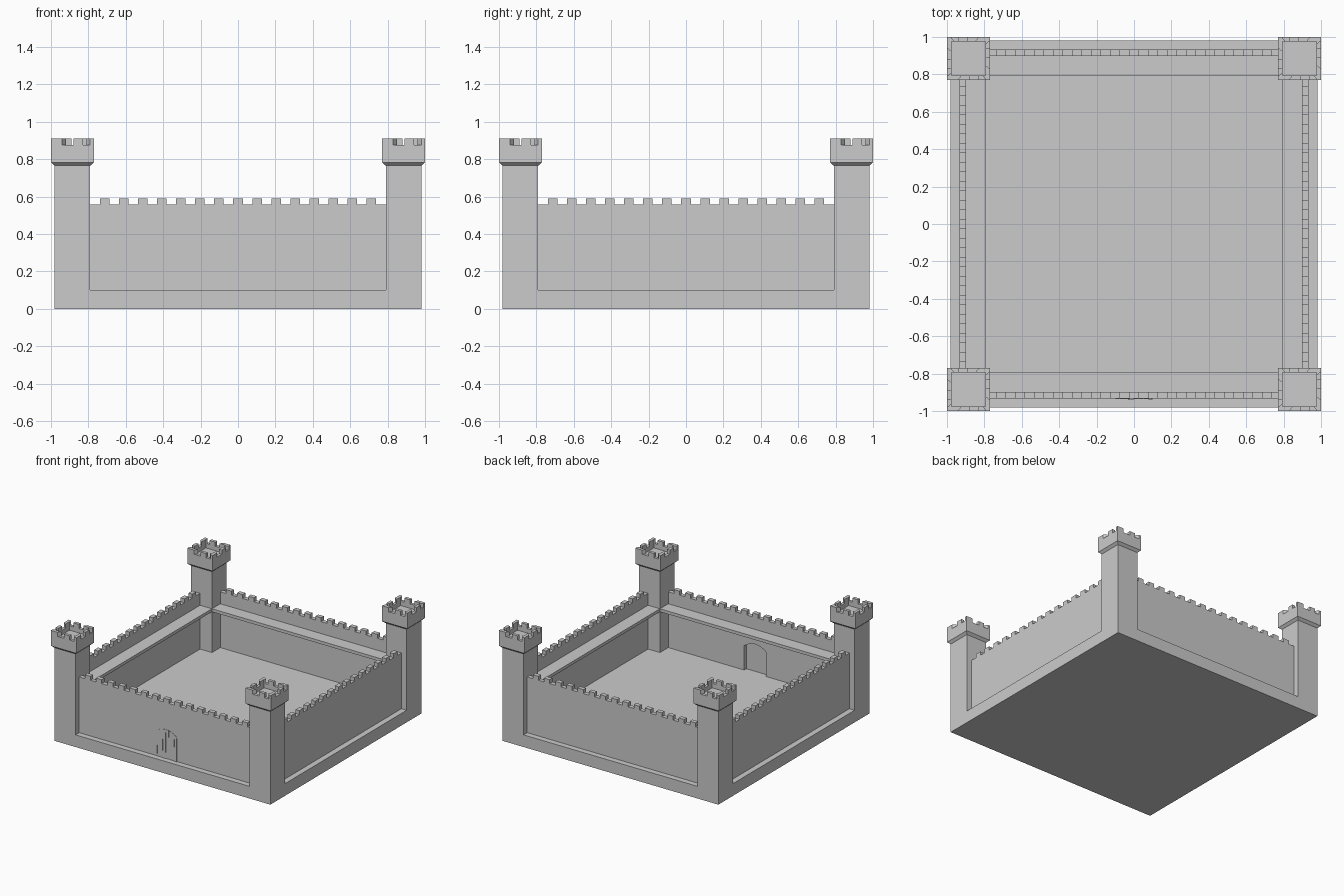
import bpy, bmesh, math, random
from mathutils import Matrix, Vector

if "Cube" in bpy.data.objects:
    bpy.data.objects.remove(bpy.data.objects["Cube"])

random.seed(4)


def new_object(name, bm, matrix=Matrix()):
    bmesh.ops.recalc_face_normals(bm, faces=bm.faces[:])
    bm.transform(matrix)
    mesh = bpy.data.meshes.new(name)
    bm.to_mesh(mesh)
    bm.free()
    obj = bpy.data.objects.new(name, mesh)
    bpy.context.collection.objects.link(obj)
    return obj


def add_prism(bm, points, offset):
    """Closed polygon swept along an offset vector."""
    a = [bm.verts.new(p) for p in points]
    b = [bm.verts.new(Vector(p) + Vector(offset)) for p in points]
    bm.faces.new(a)
    bm.faces.new(b[::-1])
    for i in range(len(a)):
        j = (i + 1) % len(a)
        bm.faces.new((a[j], a[i], b[i], b[j]))


def add_box(bm, x0, x1, y0, y1, z0, z1):
    add_prism(bm, [(x0, y0, z0), (x1, y0, z0), (x1, y1, z0), (x0, y1, z0)], (0, 0, z1 - z0))


# Key dimensions
OUT, INN, MID = 0.98, 0.79, 0.885
FLOOR, WALL_TOP, MERLON_TOP = 0.10, 0.558, 0.59
FACE, BACK = 0.933, 0.898
GATE_W, SPRING, APEX = 0.10, 0.30, 0.338

# Base slab
bm = bmesh.new()
add_box(bm, -OUT, OUT, -OUT, OUT, 0, FLOOR)
new_object("base", bm)


# Curtain walls with crenellated top; the front one has an arched opening
def arch_height(x):
    return SPRING + (APEX - SPRING) * (1 - (x / GATE_W) ** 2)


def wall_profile(gate):
    pts = [(-INN, FLOOR)]
    if gate:
        pts.append((-GATE_W, FLOOR))
        pts += [(x, arch_height(x)) for x in [GATE_W * (i / 4 - 1) for i in range(9)]]
        pts.append((GATE_W, FLOOR))
    pts.append((INN, FLOOR))
    cells = 31
    step = 2 * INN / cells
    for i in range(cells):
        z = MERLON_TOP if i % 2 else WALL_TOP
        pts += [(INN - i * step, z), (INN - (i + 1) * step, z)]
    return pts


for i, side in enumerate(("front", "right", "back", "left")):
    rot = Matrix.Rotation(i * math.pi / 2, 4, 'Z')
    bm = bmesh.new()
    add_prism(bm, [(x, -FACE, z) for x, z in wall_profile(i == 0)], (0, FACE - BACK, 0))
    new_object(side + "_wall", bm, rot)
    # Thin walkway slab behind the parapet
    bm = bmesh.new()
    add_box(bm, -INN, INN, -BACK, -INN, 0.435, 0.46)
    new_object(side + "_walkway", bm, rot)

# Gate: backing panel and uneven planks
bm = bmesh.new()
arch = [GATE_W * (1 - i / 4) for i in range(9)]
add_prism(bm, [(-GATE_W, -FACE, FLOOR), (GATE_W, -FACE, FLOOR)]
          + [(x, -FACE, arch_height(x)) for x in arch], (0, 0.007, 0))
new_object("gate_panel", bm)

bm = bmesh.new()
edges = [-0.1, -0.079, -0.053, -0.028, 0.0, 0.025, 0.051, 0.077, 0.1]
for a, b in zip(edges, edges[1:]):
    lean = random.uniform(-0.003, 0.003)
    y = -FACE - random.uniform(0.001, 0.006)
    a, b = a + 0.002, b - 0.002
    add_prism(bm, [(a - lean, y, FLOOR), (b - lean, y, FLOOR),
                   (b + lean, y, arch_height(b)), (a + lean, y, arch_height(a))],
              (0, -FACE + 0.002 - y, 0))
new_object("gate_planks", bm)


# Corner towers: shaft, flared head and sunken roof lofted from square rings
RIM, TOP, H_OUT, H_IN = 0.876, 0.91, 0.115, 0.09
SQUARE = [(-1, -1), (1, -1), (1, 1), (-1, 1)]


def build_tower(name, cx, cy):
    bm = bmesh.new()
    rings = [[bm.verts.new((h * x, h * y, z)) for x, y in SQUARE] for h, z in (
        (0.095, 0), (0.095, 0.765), (H_OUT, 0.783), (H_OUT, RIM), (H_IN, RIM), (H_IN, 0.84))]
    for lo, hi in zip(rings, rings[1:]):
        for k in range(4):
            n = (k + 1) % 4
            bm.faces.new((lo[k], lo[n], hi[n], hi[k]))
    bm.faces.new(rings[0][::-1])
    bm.faces.new(rings[-1])
    place = Matrix.Translation((cx, cy, 0))
    new_object(name, bm, place)

    # Merlons: one straight and one corner block per side, turned around the tower
    bm = bmesh.new()
    o, i = H_OUT, H_IN
    straight = [(0.005, -o), (0.055, -o), (0.055, -i), (0.005, -i)]
    corner = [(0.095, -o), (o, -o), (o, -0.055), (i, -0.035), (i, -i), (0.075, -i)]
    for k in range(4):
        rot = Matrix.Rotation(k * math.pi / 2, 3, 'Z')
        for shape in (straight, corner):
            add_prism(bm, [rot @ Vector((x, y, RIM)) for x, y in shape], (0, 0, TOP - RIM))
    new_object(name + "_merlons", bm, place)


for fb, sy in (("front", -1), ("back", 1)):
    for lr, sx in (("left", -1), ("right", 1)):
        build_tower(fb + "_" + lr + "_tower", sx * MID, sy * MID)
